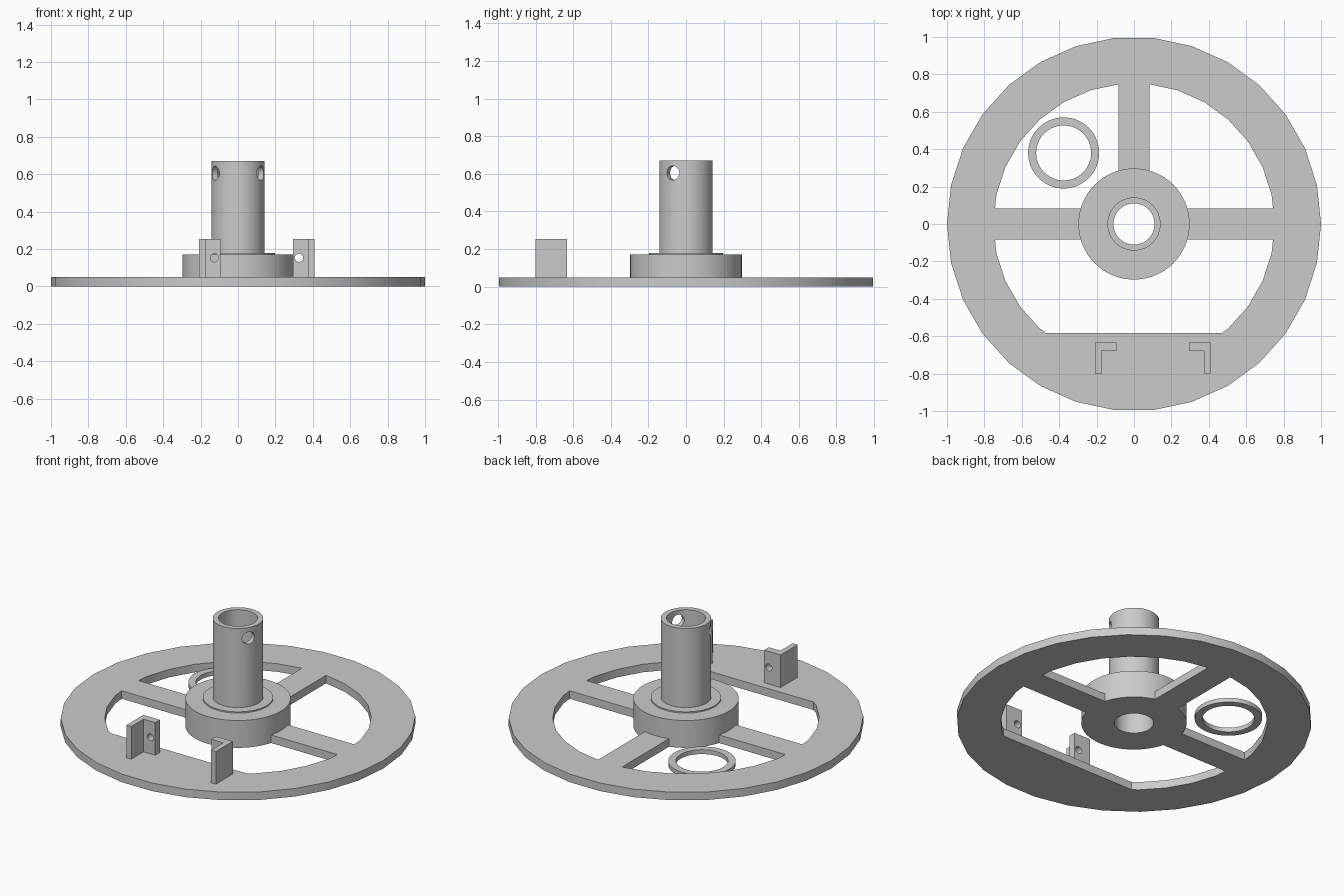
import bpy
import bmesh
from math import radians, cos, sin
from mathutils import Matrix, Vector

if "Cube" in bpy.data.objects:
    bpy.data.objects.remove(bpy.data.objects["Cube"], do_unlink=True)

grey = bpy.data.materials.new("plain grey")
grey.use_nodes = True
grey.diffuse_color = (0.6, 0.6, 0.6, 1)
grey.node_tree.nodes["Principled BSDF"].inputs["Base Color"].default_value = (0.6, 0.6, 0.6, 1)

THICK = 0.05


def finish(name, bm):
    bmesh.ops.recalc_face_normals(bm, faces=bm.faces)
    mesh = bpy.data.meshes.new(name)
    bm.to_mesh(mesh)
    bm.free()
    mesh.materials.append(grey)
    obj = bpy.data.objects.new(name, mesh)
    bpy.context.collection.objects.link(obj)
    return obj


def prism(name, outline, z0, z1):
    bm = bmesh.new()
    face = bm.faces.new([bm.verts.new((x, y, z0)) for x, y in outline])
    up = bmesh.ops.extrude_face_region(bm, geom=[face])["geom"]
    bmesh.ops.translate(bm, vec=(0, 0, z1 - z0),
                        verts=[g for g in up if isinstance(g, bmesh.types.BMVert)])
    return finish(name, bm)


def polygon(radius, sides):
    step = radians(360 / sides)
    return [(radius * cos(i * step), radius * sin(i * step)) for i in range(sides)]


def box(name, x0, x1, y0, y1, z0, z1):
    return prism(name, [(x0, y0), (x1, y0), (x1, y1), (x0, y1)], z0, z1)


def lathe(name, profile, sides):
    bm = bmesh.new()
    verts = [bm.verts.new((r, 0, z)) for r, z in profile]
    edges = [bm.edges.new((a, b)) for a, b in zip(verts, verts[1:] + verts[:1])]
    bmesh.ops.spin(bm, geom=verts + edges, axis=(0, 0, 1), cent=(0, 0, 0),
                   angle=radians(360), steps=sides, use_merge=True)
    bmesh.ops.remove_doubles(bm, verts=bm.verts, dist=0.0001)
    return finish(name, bm)


def drill(name, start, direction, radius, length):
    # Round cutter starting at a point and running along a direction
    direction = Vector(direction).normalized()
    turn = direction.to_track_quat("Z", "Y").to_matrix().to_4x4()
    bm = bmesh.new()
    bmesh.ops.create_cone(bm, cap_ends=True, segments=32, radius1=radius, radius2=radius,
                          depth=length,
                          matrix=Matrix.Translation(Vector(start) + direction * length / 2) @ turn)
    return finish(name, bm)


def cut(obj, cutter):
    cutter.hide_render = True
    mod = obj.modifiers.new("cut", "BOOLEAN")
    mod.operation = "DIFFERENCE"
    mod.solver = "EXACT"
    mod.object = cutter
    bpy.context.view_layer.objects.active = obj
    bpy.ops.object.modifier_apply(modifier=mod.name)
    bpy.data.objects.remove(cutter, do_unlink=True)


def smooth(obj):
    bpy.ops.object.select_all(action="DESELECT")
    obj.select_set(True)
    bpy.context.view_layer.objects.active = obj
    bpy.ops.object.shade_smooth_by_angle(angle=radians(25))


# Wheel plate: disc with openings that leave three spokes and a filled front
wheel = prism("wheel_plate", polygon(1, 30), 0, THICK)
opening = prism("opening_cutter", polygon(0.752, 30), -0.1, 0.2)
cut(opening, box("side_spokes", -1, 1, -0.083, 0.083, -0.2, 0.3))
cut(opening, box("back_spoke", -0.083, 0.083, 0, 1, -0.2, 0.3))
cut(opening, box("front_web", -1, 1, -1, -0.583, -0.2, 0.3))
cut(wheel, opening)
cut(wheel, prism("hub_seat", polygon(0.29, 96), -0.1, 0.2))
smooth(wheel)

# Stepped hub with a hollow tube
hub = lathe("hub_and_tube", [(0.11, 0), (0.297, 0), (0.297, 0.17), (0.198, 0.17),
                             (0.198, 0.178), (0.142, 0.178), (0.142, 0.67), (0.11, 0.67)], 96)
for side in (-1, 1):
    out = (side * cos(radians(30)), -sin(radians(30)), 0)
    cut(hub, drill("tube_hole", (out[0] * 0.05, out[1] * 0.05, 0.605), out, 0.038, 0.2))
smooth(hub)

# Loose ring lying in the back right opening
ring = lathe("loose_ring", [(0.147, 0), (0.19, 0), (0.19, 0.027), (0.147, 0.027)], 64)
ring.location = (-0.376, 0.38, 0)
smooth(ring)

# Mirrored angle brackets on the front web, each with a bolt hole
for name, edge, s in (("right_bracket", -0.208, 1), ("left_bracket", 0.408, -1)):
    outline = [(0, -0.8), (0.034, -0.8), (0.034, -0.68),
               (0.114, -0.68), (0.114, -0.634), (0, -0.634)]
    bracket = prism(name, [(edge + s * x, y) for x, y in outline], THICK, 0.253)
    cut(bracket, drill("bolt_hole", (edge + s * 0.082, -0.75, 0.153), (0, 1, 0), 0.022, 0.2))
    smooth(bracket)
